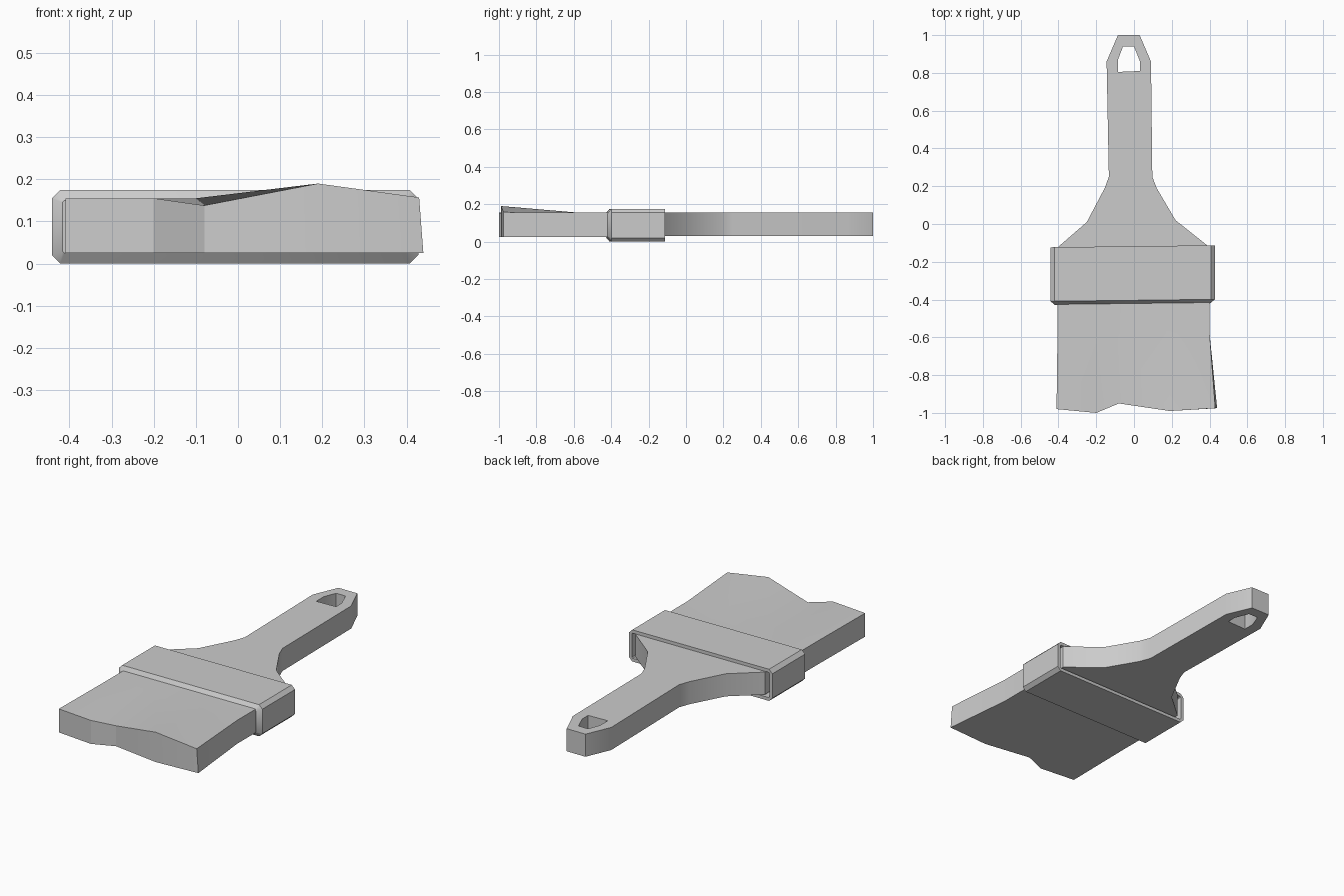
import bpy, bmesh, math

if "Cube" in bpy.data.objects:
    bpy.data.objects.remove(bpy.data.objects["Cube"])

grey = bpy.data.materials.new("plain grey")
grey.use_nodes = True
grey.diffuse_color = (0.6, 0.6, 0.6, 1)
grey.node_tree.nodes["Principled BSDF"].inputs["Base Color"].default_value = (0.6, 0.6, 0.6, 1)


def finish(name, bm, angle):
    bmesh.ops.recalc_face_normals(bm, faces=bm.faces[:])
    mesh = bpy.data.meshes.new(name)
    bm.to_mesh(mesh)
    bm.free()
    mesh.materials.append(grey)
    ob = bpy.data.objects.new(name, mesh)
    bpy.context.collection.objects.link(ob)
    bpy.ops.object.select_all(action='DESELECT')
    ob.select_set(True)
    bpy.context.view_layer.objects.active = ob
    bpy.ops.object.shade_smooth_by_angle(angle=math.radians(angle))


def bridge(bm, a, b, closed=True):
    n = len(a)
    for i in range(n if closed else n - 1):
        j = (i + 1) % n
        bm.faces.new((a[i], a[j], b[j], b[i]))


# Handle: flat outline with a hanging hole, extruded upwards
Z_LOW, Z_HIGH = 0.03, 0.155
outline = [(-0.085, 1), (0.03, 1), (0.09, 0.86), (0.097, 0.25), (0.12, 0.19),
           (0.22, 0.02), (0.39, -0.115), (0.39, -0.3), (-0.39, -0.3),
           (-0.4, -0.12), (-0.25, 0.01), (-0.155, 0.19), (-0.133, 0.25), (-0.145, 0.86)]
hole = [(-0.085, 0.805), (0.032, 0.81), (0.032, 0.86), (0, 0.94), (-0.058, 0.94), (-0.085, 0.87)]
bm = bmesh.new()
edges = []
for loop in (outline, hole):
    vs = [bm.verts.new((x, y, Z_LOW)) for x, y in loop]
    edges += [bm.edges.new((vs[i - 1], vs[i])) for i in range(len(vs))]
bmesh.ops.triangle_fill(bm, edges=edges, use_beauty=True)
top = bmesh.ops.extrude_face_region(bm, geom=bm.faces[:], use_keep_orig=True)
for v in top["geom"]:
    if isinstance(v, bmesh.types.BMVert):
        v.co.z = Z_HIGH
bmesh.ops.dissolve_limit(bm, angle_limit=0.01, verts=bm.verts[:], edges=bm.edges[:])
finish("handle", bm, 28)

# Ferrule: chamfered sleeve, tapered at the front and open at the back
bm = bmesh.new()


def ring(y, inset):
    w, h, c = 0.435 - inset, 0.0875 - inset, 0.02 if inset < 0.01 else 0.005
    pts = [(w - c, -h), (w, c - h), (w, h - c), (w - c, h),
           (c - w, h), (-w, h - c), (-w, c - h), (c - w, -h)]
    return [bm.verts.new((x - 0.007, y + 0.012 * x, z + 0.0875)) for x, z in pts]


rings = [ring(-0.425, 0.025), ring(-0.404, 0), ring(-0.118, 0),
         ring(-0.118, 0.018), ring(-0.3, 0.018)]
for a, b in zip(rings, rings[1:]):
    bridge(bm, a, b)
bm.faces.new(rings[0])
bm.faces.new(rings[-1])
finish("ferrule", bm, 30)

# Bristles: rows of columns running to a wavy, uneven tip
tip = [(-0.41, -0.98, 0.155), (-0.2, -1, 0.155), (-0.08, -0.95, 0.138),
       (0.19, -0.99, 0.19), (0.43, -0.975, 0.157)]
root_x = [-0.405, -0.2, -0.1, 0.19, 0.4]
bm = bmesh.new()
uppers, lowers = [], []
for y in (-0.4, -0.58):
    uppers.append([bm.verts.new((x, y, 0.155)) for x in root_x])
    lowers.append([bm.verts.new((x, y, 0.025)) for x in root_x])
uppers.append([bm.verts.new(p) for p in tip])
lowers.append([bm.verts.new((x + (0.01 if x > 0.4 else 0), y, 0.025)) for x, y, z in tip])
for i in range(2):
    bridge(bm, uppers[i], uppers[i + 1], False)
    bridge(bm, lowers[i], lowers[i + 1], False)
    for side in (0, -1):
        bm.faces.new((uppers[i][side], uppers[i + 1][side], lowers[i + 1][side], lowers[i][side]))
bridge(bm, uppers[0], lowers[0], False)
bridge(bm, uppers[2], lowers[2], False)
finish("bristles", bm, 25)
